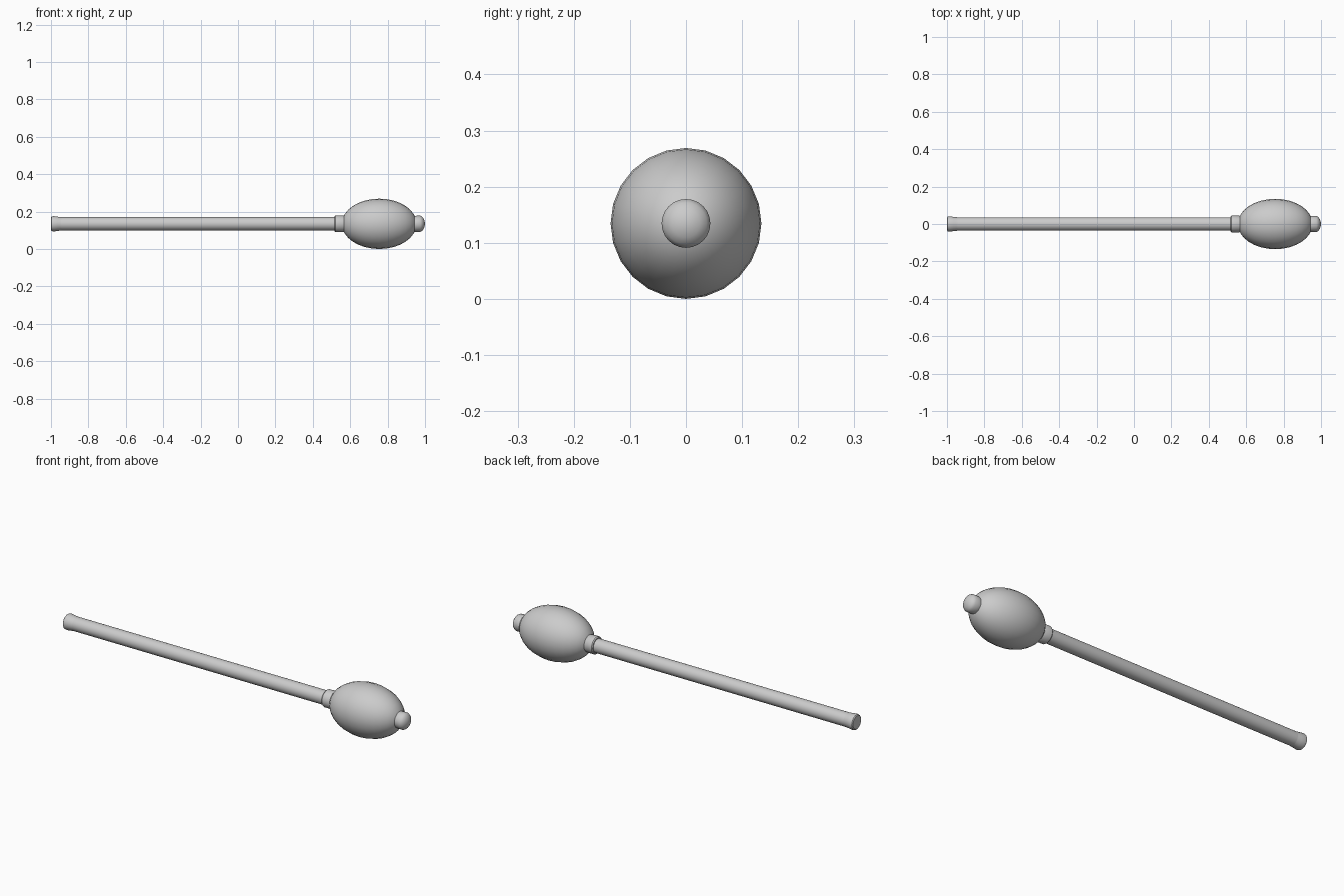
import bpy, bmesh
from math import sin, cos, pi, radians
from mathutils import Vector, Matrix

if "Cube" in bpy.data.objects:
    bpy.data.objects.remove(bpy.data.objects["Cube"])

AXIS_Z = 0.1345


def lathe(name, profile, sides=24, angle=35):
    """Revolve (x, radius) points about the long axis; radius 0 closes an end."""
    bm = bmesh.new()
    verts = [bm.verts.new((x, 0, r)) for x, r in profile]
    edges = [bm.edges.new(pair) for pair in zip(verts, verts[1:])]
    bmesh.ops.spin(bm, geom=verts + edges, cent=(0, 0, 0), axis=(1, 0, 0),
                   angle=2 * pi, steps=sides, use_merge=True)
    bmesh.ops.remove_doubles(bm, verts=bm.verts, dist=1e-5)
    bmesh.ops.dissolve_degenerate(bm, edges=bm.edges, dist=1e-6)
    bmesh.ops.recalc_face_normals(bm, faces=bm.faces)
    mesh = bpy.data.meshes.new(name)
    bm.to_mesh(mesh)
    bm.free()
    obj = bpy.data.objects.new(name, mesh)
    bpy.context.collection.objects.link(obj)
    obj.location.z = AXIS_Z
    bpy.ops.object.select_all(action='DESELECT')
    obj.select_set(True)
    bpy.context.view_layer.objects.active = obj
    bpy.ops.object.shade_smooth_by_angle(angle=radians(angle))
    return obj


# Long handle
lathe("handle_shaft", [(-0.98, 0), (-0.98, 0.036), (0.54, 0.036), (0.54, 0)])

# Flared butt with softened rim
lathe("handle_butt", [(-1.0, 0), (-1.0, 0.034), (-0.996, 0.039), (-0.985, 0.041),
                      (-0.965, 0.038), (-0.945, 0.036), (-0.945, 0)])

# Collar between handle and head
lathe("collar", [(0.517, 0), (0.517, 0.041), (0.522, 0.045), (0.563, 0.045),
                 (0.569, 0.042), (0.569, 0)])

# Egg-shaped head
rings = 16
lathe("head", [(0.755 - 0.2 * cos(pi * i / rings), 0.1345 * sin(pi * i / rings))
               for i in range(rings + 1)], angle=60)

# Domed tip
lathe("tip_cap", [(0.93, 0), (0.93, 0.041), (0.95, 0.043), (0.975, 0.0435),
                  (0.986, 0.037), (0.994, 0.025), (0.998, 0.013), (1.0, 0)])
